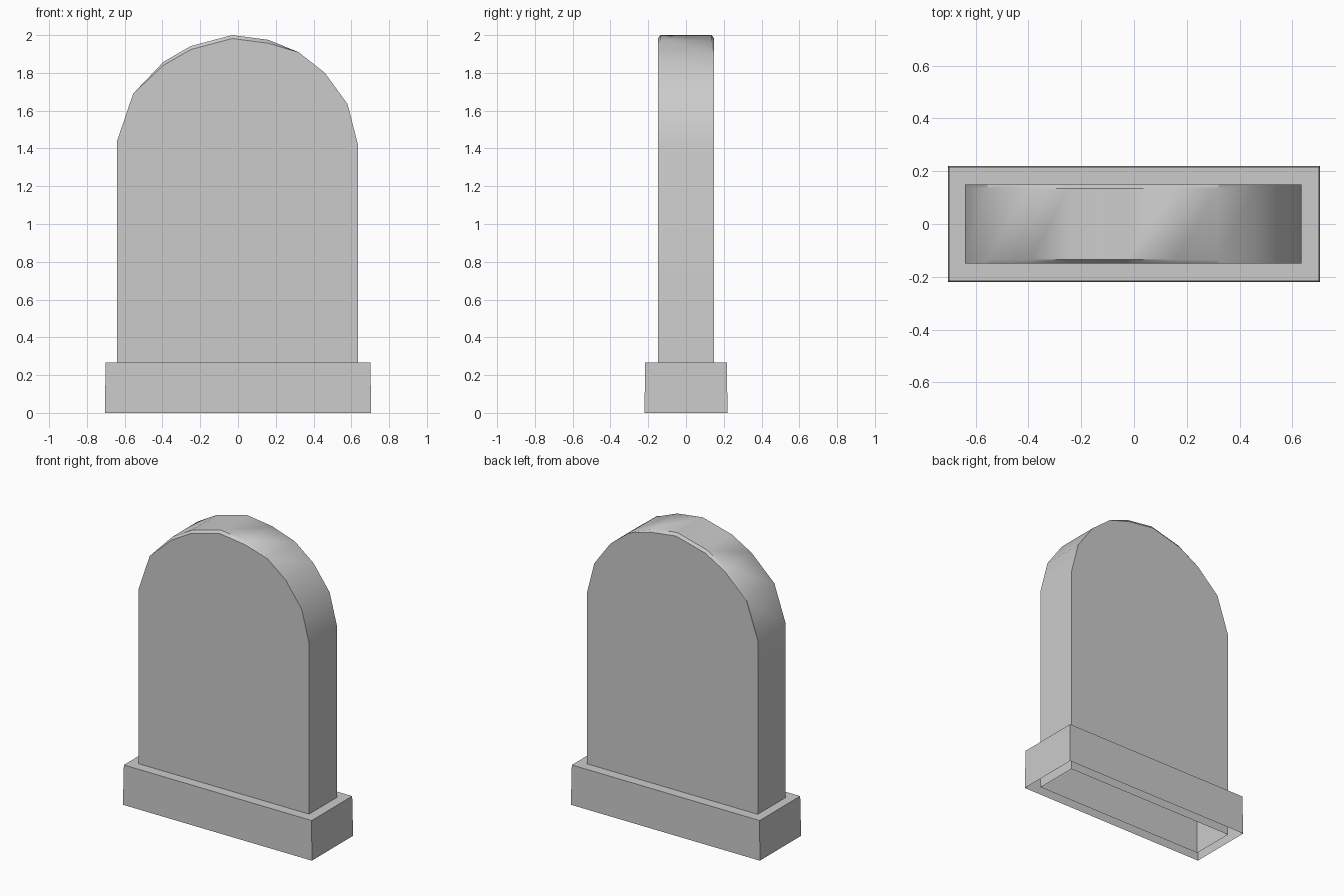
import bpy, bmesh, math

if "Cube" in bpy.data.objects:
    bpy.data.objects.remove(bpy.data.objects["Cube"])

stone = bpy.data.materials.new("grey stone")
stone.diffuse_color = (0.6, 0.6, 0.6, 1)
stone.use_nodes = True
stone.node_tree.nodes["Principled BSDF"].inputs["Base Color"].default_value = stone.diffuse_color


def finish(name, bm):
    bmesh.ops.recalc_face_normals(bm, faces=bm.faces)
    # both parts are hollow shells, open underneath
    under = [f for f in bm.faces if f.normal.z < -0.9]
    bmesh.ops.delete(bm, geom=under, context='FACES_ONLY')
    mesh = bpy.data.meshes.new(name)
    bm.to_mesh(mesh)
    bm.free()
    mesh.materials.append(stone)
    ob = bpy.data.objects.new(name, mesh)
    bpy.context.collection.objects.link(ob)
    bpy.context.view_layer.objects.active = ob
    ob.select_set(True)
    bpy.ops.object.shade_smooth_by_angle(angle=math.radians(35))
    ob.select_set(False)


# Plinth: box with a very slight taper
bm = bmesh.new()
bmesh.ops.create_cube(bm, size=1)
for v in bm.verts:
    top = v.co.z > 0
    v.co.x *= 1.402 if top else 1.41
    v.co.y *= 0.432 if top else 0.44
    v.co.z = 0.268 if top else 0
finish("plinth", bm)

# Upright slab: uneven hand-cut arch, with worn edges along the crown
arch = [(-0.64, 0), (-0.64, 1.44), (-0.555, 1.69), (-0.395, 1.858),
        (-0.25, 1.942), (-0.03, 2.0), (0.16, 1.975), (0.32, 1.91),
        (0.46, 1.80), (0.58, 1.635), (0.635, 1.42), (0.635, 0)]
bm = bmesh.new()
rows = []
for y, worn in ((-0.149, 1), (-0.135, 0), (0.135, 0), (0.149, 1)):
    row = []
    for x, z in arch:
        drop = 0.018 if worn and -0.45 < x < 0.2 else 0
        row.append(bm.verts.new((x, y, z - drop)))
    rows.append(row)
n = len(arch)
for a, b in zip(rows, rows[1:]):
    for i in range(n):
        j = (i + 1) % n
        bm.faces.new((a[i], a[j], b[j], b[i]))
bm.faces.new(rows[0])
bm.faces.new(rows[-1])
finish("upright_slab", bm)
